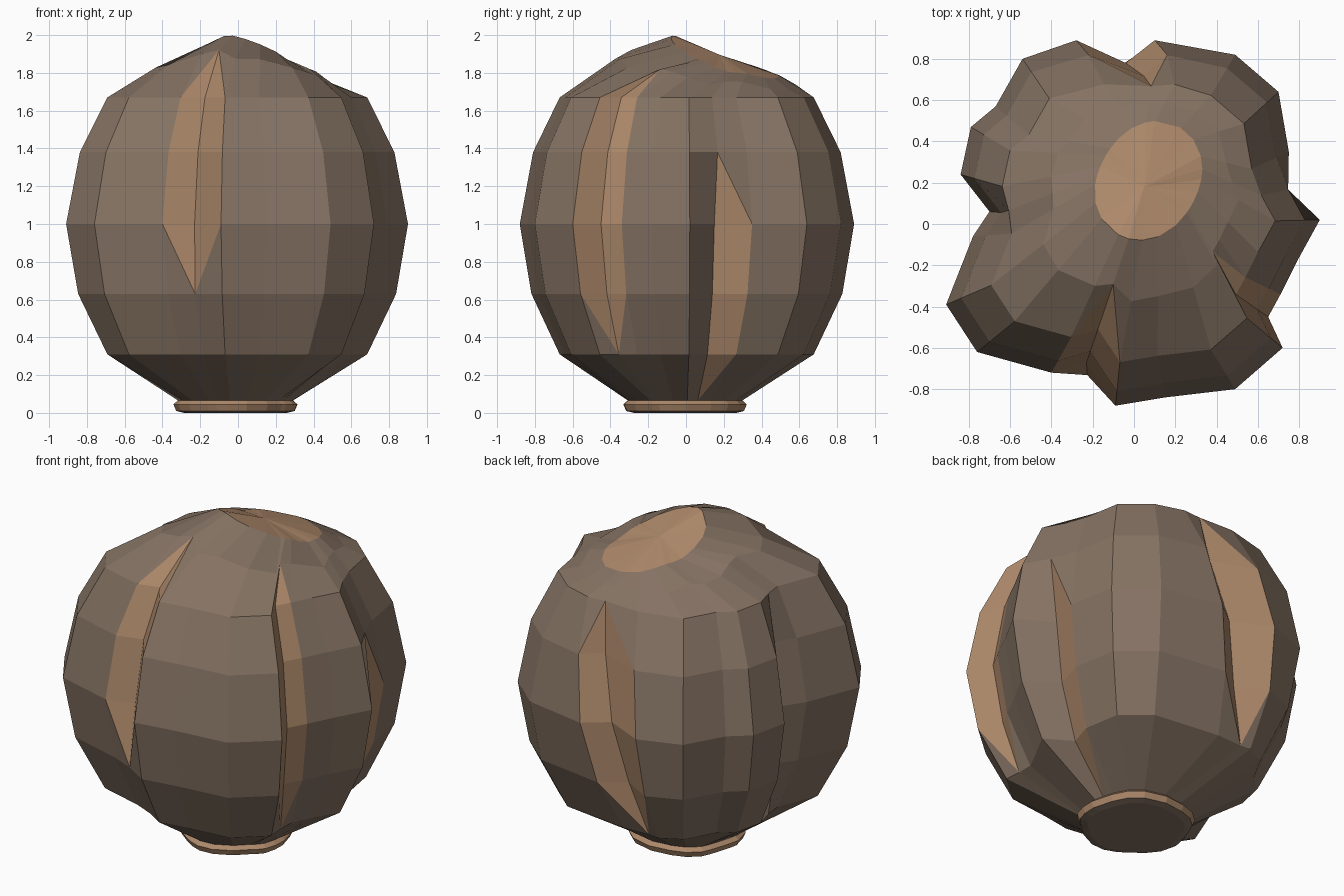
import bpy
from math import atan2, cos, sin, pi
from mathutils import Vector

if "Cube" in bpy.data.objects:
    bpy.data.objects.remove(bpy.data.objects["Cube"])


def material(name, color):
    m = bpy.data.materials.new(name)
    m.diffuse_color = (*color, 1)
    m.use_nodes = True
    m.node_tree.nodes["Principled BSDF"].inputs["Base Color"].default_value = m.diffuse_color
    return m


BARK = material("bark", (0.235, 0.17, 0.125))
PALE = material("pale_wood", (0.42, 0.25, 0.145))


def loft(name, rings, paint, bottom=False, top=None):
    """Skin between closed rings; paint(ring, column, quad) gives (face, material) pairs."""
    n = len(rings[0])
    verts = [p for r in rings for p in r]
    faces, mats = [], []
    for i in range(len(rings) - 1):
        for j in range(n):
            k = (j + 1) % n
            quad = (i * n + j, i * n + k, (i + 1) * n + k, (i + 1) * n + j)
            for face, mat in paint(i, j, quad):
                faces.append(face)
                mats.append(mat)
    if bottom:
        faces.append(tuple(reversed(range(n))))
        mats.append(0)
    if top is not None:
        verts.append(top)
        last = (len(rings) - 1) * n
        for j in range(n):
            faces.append((last + j, last + (j + 1) % n, len(verts) - 1))
            mats.append(1)
    me = bpy.data.meshes.new(name)
    me.from_pydata([tuple(v) for v in verts], [], faces)
    me.materials.append(BARK)
    me.materials.append(PALE)
    me.polygons.foreach_set("material_index", mats)
    ob = bpy.data.objects.new(name, me)
    bpy.context.collection.objects.link(ob)
    return ob


# Outline at the widest height
OUTLINE = [(0.90, 0.02), (0.69, 0.15), (0.75, 0.35), (0.70, 0.64), (0.49, 0.82),
           (0.10, 0.89), (-0.04, 0.78), (-0.28, 0.89), (-0.54, 0.80), (-0.67, 0.57),
           (-0.79, 0.47), (-0.84, 0.24), (-0.70, 0.06), (-0.78, -0.06), (-0.91, -0.39),
           (-0.76, -0.62), (-0.40, -0.72), (-0.23, -0.67), (-0.09, -0.88), (0.15, -0.84),
           (0.49, -0.80), (0.72, -0.60), (0.65, -0.45), (0.71, -0.34), (0.79, -0.18)]
N = len(OUTLINE)
# Groove columns: first ring, last ring, pale wall before, pale wall after
GROOVES = {1: (-1, 3, False, True), 6: (0, 4, True, True), 12: (0, 4, False, False),
           17: (1, 5, True, True), 22: (0, 5, True, True)}
PROFILE = [(0.31, 0.76), (0.63, 0.93), (1.0, 1.0), (1.38, 0.92), (1.67, 0.76)]
LEAN = {5: 0.18, 6: 0.22, 7: 0.10}      # the back groove leans sideways

# Lobed body rings, grooves fading out beyond their range
rings = []
for i, (z, s) in enumerate(PROFILE):
    ring = []
    for j, (x, y) in enumerate(OUTLINE):
        p = Vector((x, y))
        if j in GROOVES:
            lo, hi = GROOVES[j][:2]
            mid = (Vector(OUTLINE[j - 1]) + Vector(OUTLINE[(j + 1) % N])) / 2
            if i <= lo or i >= hi:
                p = p.lerp(mid, 0.9)
        ring.append(Vector((p.x * s + LEAN.get(j, 0) * (z - 1), p.y * s, z)))
    rings.append(ring)

# Crown: height falls smoothly from the off-centre peak to the last body ring
PEAK = Vector((-0.05, -0.08))
reach = [(p.xy - PEAK).length for p in rings[-1]]
reach = [sum(reach[(j + d) % N] for d in range(-2, 3)) / 5 for j in range(N)]


def crown_point(v, j):
    f = (v - PEAK).length / reach[j]
    return Vector((v.x, v.y, 2.0 - 0.33 * f ** 1.5))


scar, crown = [], []
for j, ((x, y), edge) in enumerate(zip(OUTLINE, rings[-1])):
    a = atan2(y, x)
    r = 0.27 + 0.03 * cos(2 * (a - pi / 3))
    q = Vector((0.07 + r * cos(a), 0.21 + r * sin(a)))
    scar.append(crown_point(q, j))
    crown.append(crown_point(edge.xy.lerp(q, 0.5), j))


# Base neck and foot
def foot_ring(r, z):
    ring = []
    for j, (x, y) in enumerate(OUTLINE):
        a = atan2(y, x)
        k = r * (1 + 0.03 * sin(5 * j))
        ring.append(Vector((-0.01 + k * cos(a), k * sin(a), z)))
    return ring


def paint_shell(i, j, quad):
    a, b, c, d = quad
    r = i - 1
    for col, (lo, hi, before, after) in GROOVES.items():
        if not lo <= r < hi:
            continue
        # Groove walls taper to a point at both ends
        if before and j == col - 1:
            if r == lo:
                return [((b, c, d), 1), ((a, b, d), 0)]
            if r == hi - 1:
                return [((a, b, c), 1), ((a, c, d), 0)]
            return [(quad, 1)]
        if after and j == col:
            if r == lo:
                return [((a, c, d), 1), ((a, b, c), 0)]
            if r == hi - 1:
                return [((a, b, d), 1), ((b, c, d), 0)]
            return [(quad, 1)]
    return [(quad, 0)]


loft("ribbed_shell", [foot_ring(0.30, 0.065)] + rings + [crown, scar], paint_shell,
     top=Vector((0.05, 0.18, 1.895)))
loft("foot", [foot_ring(0.27, 0.0), foot_ring(0.31, 0.01), foot_ring(0.325, 0.045),
              foot_ring(0.30, 0.068)],
     lambda i, j, quad: [(quad, 1 if i else 0)], bottom=True)
